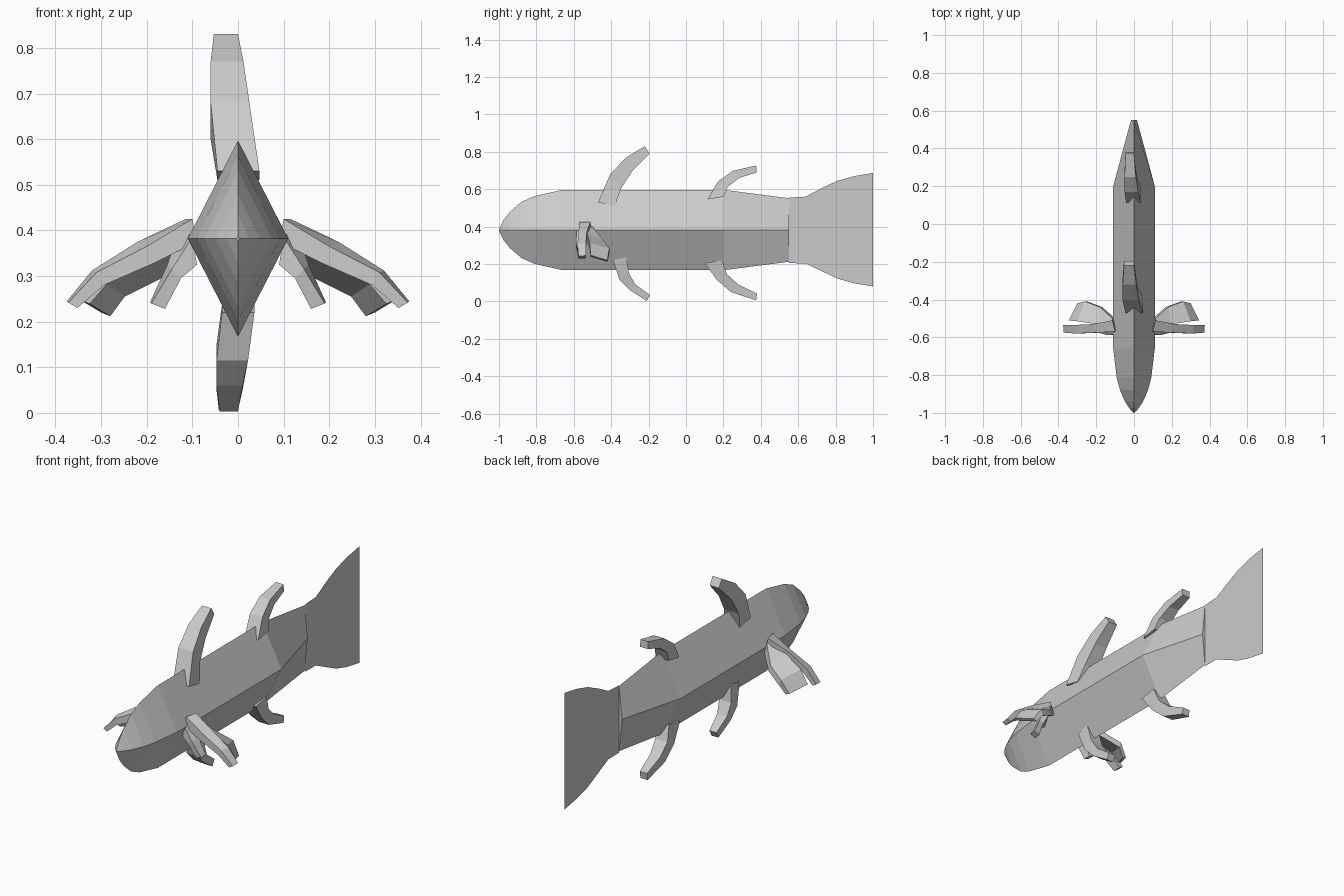
import bpy, bmesh
from mathutils import Vector


def make(name, verts, faces):
    me = bpy.data.meshes.new(name)
    me.from_pydata(verts, [], faces)
    ob = bpy.data.objects.new(name, me)
    bpy.context.collection.objects.link(ob)
    bm = bmesh.new()
    bm.from_mesh(me)
    bmesh.ops.remove_doubles(bm, verts=bm.verts, dist=1e-4)
    bmesh.ops.recalc_face_normals(bm, faces=bm.faces)
    bm.to_mesh(me)
    bm.free()
    return ob


def loft(name, rings):
    """Skin a list of four-cornered rings, capping both ends."""
    verts = [v for r in rings for v in r]
    faces = [(0, 1, 2, 3)]
    for i in range(len(rings) - 1):
        a = i * 4
        for k in range(4):
            n = (k + 1) % 4
            faces.append((a + k, a + n, a + 4 + n, a + 4 + k))
    e = len(verts) - 4
    faces.append((e, e + 1, e + 2, e + 3))
    return make(name, verts, faces)


# Body: diamond section along y (y, half width, half height)
CZ = 0.382
stations = [(-1.0, 0.003, 0.006), (-0.975, 0.025, 0.055), (-0.94, 0.048, 0.098),
            (-0.88, 0.074, 0.15), (-0.81, 0.092, 0.181), (-0.66, 0.11, 0.215),
            (0.2, 0.11, 0.215), (0.55, 0.016, 0.17)]
loft("body", [[(w, y, CZ), (0, y, CZ + h), (-w, y, CZ), (0, y, CZ - h)]
              for y, w, h in stations])

# Tail: thin flat sheet
top = [(0.55, 0.555), (0.64, 0.56), (0.72, 0.603), (0.81, 0.645), (0.9, 0.67), (1, 0.687)]
bottom = [(0.55, 0.205), (0.64, 0.203), (0.72, 0.165), (0.81, 0.122), (0.9, 0.097), (1, 0.08)]
n = len(top)
make("tail_fin", [(0, y, z) for y, z in top + bottom],
     [(i, i + 1, n + i + 1, n + i) for i in range(n - 1)])

# Swept fins above and below: front edge, rear edge (y, z), left x and right x
fins = {
    "upper_front_fin": [(-0.47, 0.53, -0.38, 0.51, -0.045, 0.047),
                        (-0.405, 0.68, -0.35, 0.60, -0.06, 0.025),
                        (-0.32, 0.77, -0.285, 0.70, -0.06, 0.012),
                        (-0.22, 0.83, -0.195, 0.79, -0.053, 0.0)],
    "upper_rear_fin": [(0.115, 0.545, 0.20, 0.56, -0.042, 0.035),
                       (0.17, 0.64, 0.225, 0.615, -0.05, 0.022),
                       (0.25, 0.698, 0.285, 0.66, -0.05, 0.01),
                       (0.375, 0.727, 0.378, 0.69, -0.045, 0.0)],
    "lower_front_fin": [(-0.39, 0.22, -0.32, 0.238, -0.035, 0.036),
                        (-0.355, 0.115, -0.305, 0.15, -0.047, 0.022),
                        (-0.30, 0.06, -0.27, 0.09, -0.047, 0.01),
                        (-0.21, 0.003, -0.193, 0.035, -0.04, 0.0)],
    "lower_rear_fin": [(0.10, 0.205, 0.19, 0.22, -0.035, 0.033),
                       (0.165, 0.115, 0.22, 0.145, -0.047, 0.022),
                       (0.24, 0.05, 0.28, 0.09, -0.047, 0.01),
                       (0.375, 0.006, 0.38, 0.042, -0.042, 0.0)],
}
for name, rows in fins.items():
    loft(name, [[(l, a, b), (r, a, b), (r, c, d), (l, c, d)]
                for a, b, c, d, l, r in rows])

# Side fins: front corner, rear corner, thickness offset in x and z
side = {
    "side_fin_front_finger": [((0.10, -0.57, 0.425), (0.115, -0.51, 0.425), (-0.01, -0.05)),
                              ((0.20, -0.575, 0.365), (0.22, -0.53, 0.375), (-0.02, -0.035)),
                              ((0.31, -0.58, 0.308), (0.32, -0.535, 0.312), (-0.016, -0.028)),
                              ((0.372, -0.575, 0.242), (0.375, -0.535, 0.245), (-0.02, -0.012))],
    "side_fin_rear_lobe": [((0.105, -0.56, 0.42), (0.115, -0.50, 0.40), (-0.015, -0.05)),
                           ((0.20, -0.53, 0.365), (0.18, -0.44, 0.325), (-0.012, -0.03)),
                           ((0.30, -0.515, 0.312), (0.26, -0.41, 0.285), (-0.012, -0.03)),
                           ((0.345, -0.51, 0.247), (0.30, -0.42, 0.22), (-0.02, -0.008))],
    "side_fin_inner_finger": [((0.10, -0.585, 0.385), (0.125, -0.53, 0.41), (-0.01, -0.06)),
                              ((0.145, -0.588, 0.315), (0.155, -0.545, 0.325), (-0.02, -0.02)),
                              ((0.19, -0.575, 0.24), (0.193, -0.54, 0.242), (-0.03, -0.012))],
}
for name, rows in side.items():
    for tag, s in (("right", 1), ("left", -1)):
        rings = []
        for p, q, (dx, dz) in rows:
            p, q, d = Vector(p), Vector(q), Vector((dx, 0, dz))
            rings.append([(v.x * s, v.y, v.z) for v in (p, q, q + d, p + d)])
        loft(f"{tag}_{name}", rings)
